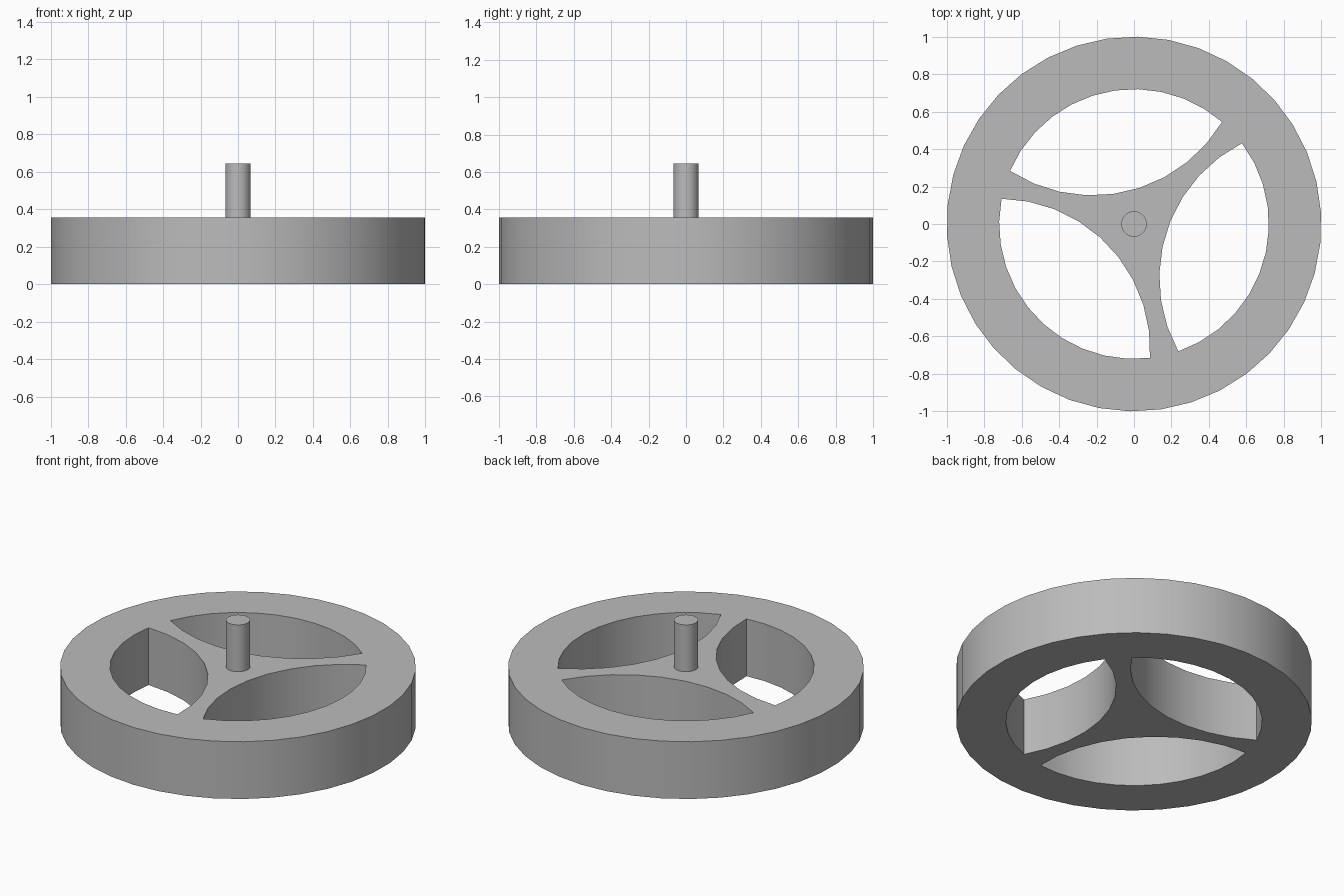
import bpy
import bmesh
from math import sin, cos, asin, acos, radians, tau
from mathutils import Vector

if "Cube" in bpy.data.objects:
    bpy.data.objects.remove(bpy.data.objects["Cube"], do_unlink=True)

WHEEL_H, SHAFT_TOP = 0.355, 0.645
RIM_R, HOLE_R, SHAFT_R = 1.0, 0.72, 0.068

grey = bpy.data.materials.new("plain grey")
grey.use_nodes = True
colour = (0.5, 0.5, 0.5, 1)
grey.diffuse_color = colour
grey.node_tree.nodes["Principled BSDF"].inputs["Base Color"].default_value = colour


def arc(radius, start, end, steps, centre=(0, 0)):
    """Points along an arc, without the last one."""
    angles = [start + (end - start) * i / steps for i in range(steps)]
    return [(centre[0] + radius * cos(a), centre[1] + radius * sin(a)) for a in angles]


def extrude_loops(name, loops, z0, z1):
    """Fill the flat outline, with holes, and extrude it upward."""
    bm = bmesh.new()
    edges = []
    for loop in loops:
        verts = [bm.verts.new((x, y, z0)) for x, y in loop]
        edges += [bm.edges.new((v, verts[i - 1])) for i, v in enumerate(verts)]
    bmesh.ops.triangle_fill(bm, edges=edges, use_beauty=True)
    top = bmesh.ops.extrude_face_region(bm, geom=bm.faces[:], use_keep_orig=True)["geom"]
    moved = [g for g in top if isinstance(g, bmesh.types.BMVert)]
    bmesh.ops.translate(bm, verts=moved, vec=Vector((0, 0, z1 - z0)))
    bmesh.ops.recalc_face_normals(bm, faces=bm.faces[:])
    mesh = bpy.data.meshes.new(name)
    bm.to_mesh(mesh)
    bm.free()
    mesh.materials.append(grey)
    obj = bpy.data.objects.new(name, mesh)
    bpy.context.collection.objects.link(obj)
    bpy.ops.object.select_all(action="DESELECT")
    obj.select_set(True)
    bpy.context.view_layer.objects.active = obj
    bpy.ops.object.shade_smooth_by_angle(angle=radians(30))
    return obj


def lens_hole(middle):
    """Rim arc closed by a second arc that bulges toward the hub."""
    half = radians(53.8)
    hub_gap = 0.178
    chord, depth = HOLE_R * sin(half), HOLE_R * cos(half) - hub_gap
    radius = (chord ** 2 + depth ** 2) / (2 * depth)
    reach = hub_gap + radius
    centre = (reach * cos(middle), reach * sin(middle))
    spread = asin(chord / radius)
    back = middle + tau / 2
    return (arc(HOLE_R, middle - half, middle + half, 11)
            + arc(radius, back - spread, back + spread, 9, centre))


# Wheel with three curved openings
first = radians(3.6)
rim = arc(RIM_R, first, first + tau, 38)
holes = [lens_hole(radians(103) + i * tau / 3) for i in range(3)]
extrude_loops("spoked_wheel", [rim] + holes, 0, WHEEL_H)

# Central shaft
extrude_loops("centre_shaft", [arc(SHAFT_R, 0, tau, 32)], WHEEL_H - 0.01, SHAFT_TOP)
